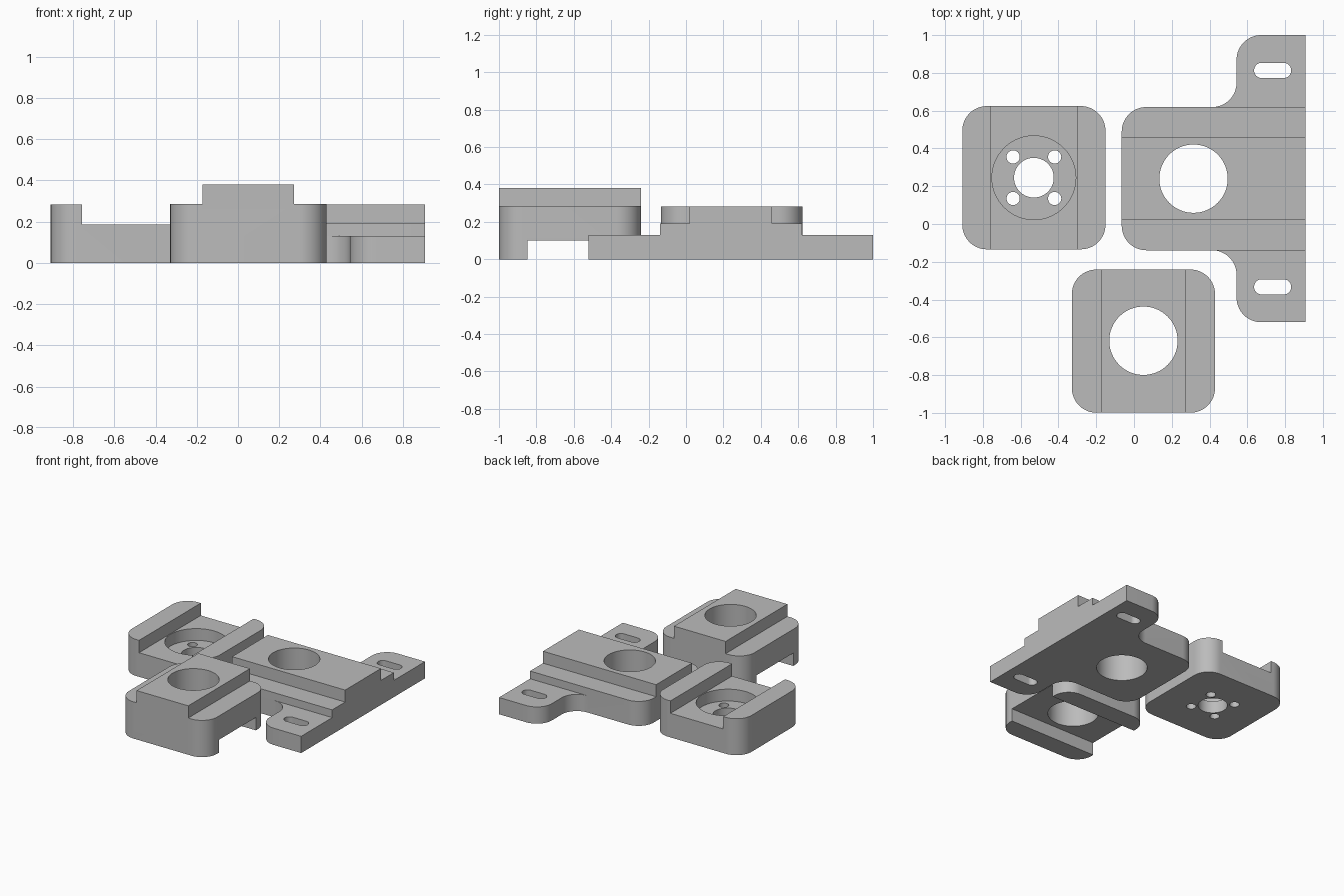
import bpy, bmesh, math
from mathutils import Vector

default = bpy.data.objects.get("Cube")
if default:
    bpy.data.objects.remove(default, do_unlink=True)

grey = bpy.data.materials.new("plain grey")
grey.use_nodes = True
COLOUR = (0.5, 0.5, 0.5, 1)
grey.diffuse_color = COLOUR
grey.node_tree.nodes["Principled BSDF"].inputs["Base Color"].default_value = COLOUR


def rounded(corners, steps=16):
    """Outline of a right-angled polygon with each (x, y, radius) corner filleted."""
    points = []
    for i, (x, y, r) in enumerate(corners):
        p = Vector((x, y))
        if not r:
            points.append(p)
            continue
        before = (Vector(corners[i - 1][:2]) - p).normalized()
        after = (Vector(corners[(i + 1) % len(corners)][:2]) - p).normalized()
        centre = p + r * (before + after)
        for k in range(steps + 1):
            t = math.pi / 2 * k / steps
            points.append(centre - r * (after * math.cos(t) + before * math.sin(t)))
    return points


def rectangle(x0, x1, y0, y1, r=0):
    return rounded([(x0, y0, r), (x1, y0, r), (x1, y1, r), (x0, y1, r)])


def circle(x, y, r, sides=64):
    turn = [2 * math.pi * k / sides for k in range(sides)]
    return [Vector((x + r * math.cos(t), y + r * math.sin(t))) for t in turn]


def prism(name, outline, z0, z1):
    bm = bmesh.new()
    base = bm.faces.new([bm.verts.new((p.x, p.y, z0)) for p in outline])
    top = bmesh.ops.extrude_face_region(bm, geom=[base])["geom"]
    bmesh.ops.translate(bm, vec=(0, 0, z1 - z0),
                        verts=[v for v in top if isinstance(v, bmesh.types.BMVert)])
    bmesh.ops.recalc_face_normals(bm, faces=bm.faces)
    mesh = bpy.data.meshes.new(name)
    bm.to_mesh(mesh)
    bm.free()
    mesh.materials.append(grey)
    obj = bpy.data.objects.new(name, mesh)
    bpy.context.collection.objects.link(obj)
    return obj


def cut(obj, outline, z0, z1):
    """Remove a prism from the part and bake the result."""
    cutter = prism("cutter", outline, z0, z1)
    cutter.hide_render = True
    mod = obj.modifiers.new("cut", "BOOLEAN")
    mod.operation, mod.solver, mod.object = "DIFFERENCE", "EXACT", cutter
    graph = bpy.context.evaluated_depsgraph_get()
    mesh = bpy.data.meshes.new_from_object(obj.evaluated_get(graph))
    obj.modifiers.remove(mod)
    obj.data = mesh
    bpy.data.objects.remove(cutter, do_unlink=True)


def finish(obj):
    obj.data.shade_smooth()
    obj.data.set_sharp_from_angle(angle=math.radians(30))


CORNER = 0.13
LOW, HIGH = -0.1, 0.6     # overshoot for through cuts

# Grooved hub: square block with a channel, a counterbore and bolt holes
hx, hy, half = -0.53, 0.245, 0.379
hub = prism("grooved_hub", rectangle(hx - half, hx + half, hy - half, hy + half, CORNER), 0, 0.283)
cut(hub, rectangle(hx - 0.227, hx + 0.227, hy - 1, hy + 1), 0.187, HIGH)
cut(hub, circle(hx, hy, 0.222), 0.095, HIGH)
cut(hub, circle(hx, hy, 0.105), LOW, HIGH)
for sx in (-1, 1):
    for sy in (-1, 1):
        cut(hub, circle(hx + 0.11 * sx, hy + 0.11 * sy, 0.035, 32), LOW, HIGH)
finish(hub)

# Middle slider: ridge on top, crosswise channel underneath, central hole
mx, my = 0.05, -0.62
slider = prism("middle_slider", rectangle(mx - half, mx + half, my - half, my + half, CORNER), 0, 0.38)
for x0, x1 in ((mx - 1, mx - 0.222), (mx + 0.222, mx + 1)):
    cut(slider, rectangle(x0, x1, my - 1, my + 1), 0.285, HIGH)
cut(slider, rectangle(mx - 1, mx + 1, my - 0.227, my + 0.227), LOW, 0.1)
cut(slider, circle(mx, my + 0.002, 0.181), LOW, HIGH)
finish(slider)

# Mounting base: stepped ridge body with two slotted ears
cy, body, ear, edge, neck = 0.24, 0.379, 0.76, 0.907, 0.543
side = [(edge, ear, 0), (neck, ear, CORNER), (neck, body, CORNER), (-0.065, body, CORNER)]
outline = [(x, cy + y, r) for x, y, r in side]
outline += [(x, cy - y, r) for x, y, r in reversed(side)]
base = prism("mounting_base", rounded(outline), 0, 0.283)
for s in (-1, 1):
    for inner, level in ((0.22, 0.19), (body, 0.13)):
        y0, y1 = sorted((cy + s * inner, cy + s * 1.2))
        cut(base, rectangle(-0.5, 1.2, y0, y1), level, HIGH)
    sy = cy + s * 0.573
    cut(base, rectangle(0.636, 0.832, sy - 0.04, sy + 0.04, 0.039), LOW, HIGH)
cut(base, circle(0.315, cy, 0.181), LOW, HIGH)
finish(base)
